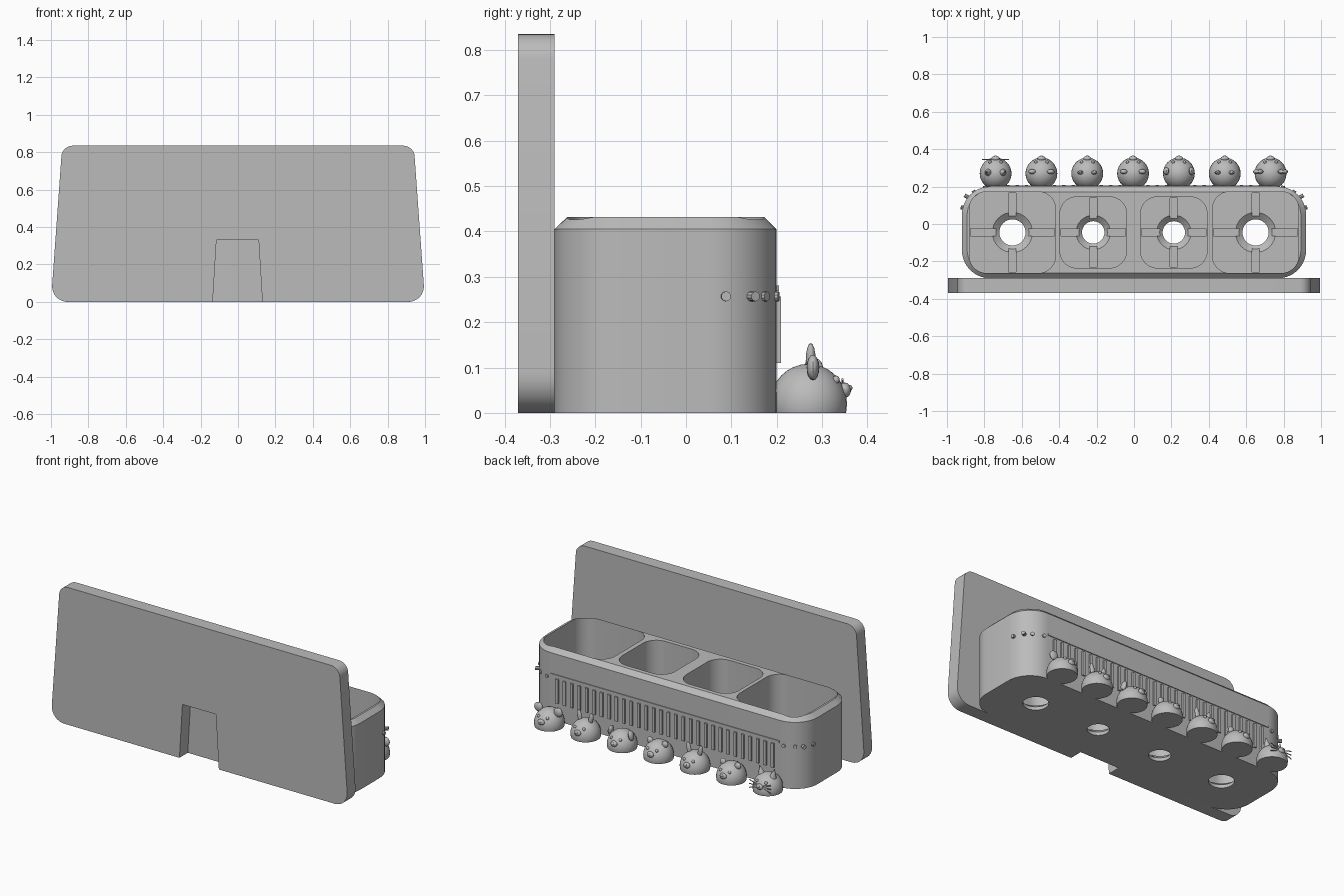
import bpy, bmesh, math
from mathutils import Matrix, Vector

cube = bpy.data.objects.get("Cube")
if cube:
    bpy.data.objects.remove(cube)

grey = bpy.data.materials.new("plain grey")
grey.use_nodes = True
grey.diffuse_color = (0.5, 0.5, 0.5, 1)
grey.node_tree.nodes["Principled BSDF"].inputs["Base Color"].default_value = (0.5, 0.5, 0.5, 1)


def finish(bm, name, smooth=True):
    bmesh.ops.recalc_face_normals(bm, faces=bm.faces[:])
    mesh = bpy.data.meshes.new(name)
    bm.to_mesh(mesh)
    bm.free()
    ob = bpy.data.objects.new(name, mesh)
    bpy.context.collection.objects.link(ob)
    mesh.materials.append(grey)
    if smooth:
        shade(ob)
    return ob


def shade(ob):
    bpy.ops.object.select_all(action='DESELECT')
    ob.select_set(True)
    bpy.context.view_layer.objects.active = ob
    bpy.ops.object.shade_smooth_by_angle(angle=math.radians(30))


def rounded_ring(cx, cy, hx, hy, r, z, n=10):
    pts = []
    for q, (sx, sy) in enumerate([(1, 1), (-1, 1), (-1, -1), (1, -1)]):
        for i in range(n + 1):
            a = (q + i / n) * math.pi / 2
            pts.append((cx + sx * (hx - r) + r * math.cos(a),
                        cy + sy * (hy - r) + r * math.sin(a), z))
    return pts


def loft(bm, rings):
    loops = [[bm.verts.new(p) for p in ring] for ring in rings]
    bm.faces.new(loops[0])
    bm.faces.new(loops[-1])
    for a, b in zip(loops, loops[1:]):
        for i in range(len(a)):
            j = (i + 1) % len(a)
            bm.faces.new((a[i], a[j], b[j], b[i]))


def box(bm, x, y, z, sx, sy, sz):
    bmesh.ops.create_cube(bm, size=1, matrix=Matrix.Translation((x, y, z)) @ Matrix.Diagonal((sx, sy, sz, 1)))


def ball(bm, pos, radii, tilt=0, seg=16):
    m = Matrix.Translation(pos) @ Matrix.Rotation(tilt, 4, 'Y') @ Matrix.Diagonal((*radii, 1))
    return bmesh.ops.create_uvsphere(bm, u_segments=seg, v_segments=seg // 2, radius=1, matrix=m)


def rod(bm, a, b, r1, r2, seg=10):
    a, b = Vector(a), Vector(b)
    m = Matrix.Translation((a + b) / 2) @ (b - a).to_track_quat('Z', 'Y').to_matrix().to_4x4()
    bmesh.ops.create_cone(bm, cap_ends=True, segments=seg, radius1=r1, radius2=r2,
                          depth=(b - a).length, matrix=m)


def cut(target, cutter):
    mod = target.modifiers.new("cut", 'BOOLEAN')
    mod.operation, mod.solver, mod.object = 'DIFFERENCE', 'EXACT', cutter
    bpy.context.view_layer.objects.active = target
    bpy.ops.object.modifier_apply(modifier=mod.name)
    bpy.data.objects.remove(cutter)


# Upright panel: tapered, rounded corners, notch at the bottom
bm = bmesh.new()
outline = [(-1, 0), (-.135, 0), (-.115, .33), (.11, .33), (.13, 0), (1, 0), (.94, .835), (-.94, .835)]
front = [bm.verts.new((x, -.37, z)) for x, z in outline]
back = [bm.verts.new((x, -.29, z)) for x, z in outline]
bm.faces.new(front)
bm.faces.new(back)
for i in range(len(outline)):
    j = (i + 1) % len(outline)
    bm.faces.new((front[i], front[j], back[j], back[i]))
for corners, radius in (((0, 5), .09), ((6, 7), .055)):
    edges = [e for e in bm.edges for c in corners if {front[c], back[c]} == set(e.verts)]
    bmesh.ops.bevel(bm, geom=edges, offset=radius, segments=8, profile=.5, affect='EDGES')
finish(bm, "panel")

# Planter body with chamfered rim
MID = -.045
bm = bmesh.new()
loft(bm, [rounded_ring(0, MID, .92, .245, .15, 0),
          rounded_ring(0, MID, .92, .245, .15, .405),
          rounded_ring(0, MID, .892, .217, .122, .432)])
body = finish(bm, "planter_body", False)

# Four wells, each with a countersunk drain hole and crossed grooves
FLOOR = .05
for cx, hx, hy, hole in ((-.65, .23, .217, .07), (-.218, .178, .19, .06),
                         (.213, .178, .19, .06), (.65, .23, .217, .07)):
    bm = bmesh.new()
    loft(bm, [rounded_ring(cx, MID, hx, hy, .09, FLOOR),
              rounded_ring(cx, MID, hx, hy, .09, .5)])
    cut(body, finish(bm, "well_cutter", False))
    for sx, sy in ((hx * 2 - .01, .04), (.04, hy * 2 - .01)):
        bm = bmesh.new()
        box(bm, cx, MID, FLOOR, sx, sy, .03)
        cut(body, finish(bm, "groove_cutter", False))
    bm = bmesh.new()
    rings = [[(cx + r * math.cos(k * math.tau / 32), MID + r * math.sin(k * math.tau / 32), z)
              for k in range(32)]
             for r, z in ((hole, -.05), (hole, .02), (hole * 1.55, FLOOR + .001))]
    loft(bm, rings)
    cut(body, finish(bm, "drain_cutter", False))
shade(body)

# Fence of slats under a rail on the back wall
bm = bmesh.new()
box(bm, 0, .2, .275, 1.54, .01, .012)
for i in range(30):
    box(bm, -.725 + i * .05, .2, .183, .018, .018, .147)
finish(bm, "fence", False)

# Small studs round the rear corners
bm = bmesh.new()
for side in (-1, 1):
    for a in (5, 30, 55, 80):
        d = Vector((side * math.cos(math.radians(a)), math.sin(math.radians(a)), 0))
        p = Vector((side * .77, .05 + .025 * math.cos(math.radians(a)), .257)) 
        p.y = .05 + (.025 if a < 40 else 0)
        rod(bm, p + d * .125, p + d * .157, .011, .011)
finish(bm, "corner_studs")

# Row of animal heads
HY, HZ, R = .27, .02, .085


def animal(name, x, ear):
    bm = bmesh.new()
    ball(bm, (x, HY, HZ), (R, R, .088), seg=32)
    cutres = bmesh.ops.bisect_plane(bm, geom=bm.verts[:] + bm.edges[:] + bm.faces[:],
                                    plane_co=(0, 0, 0), plane_no=(0, 0, 1), clear_inner=True)
    bmesh.ops.holes_fill(bm, edges=[e for e in cutres['geom_cut'] if isinstance(e, bmesh.types.BMEdge)])

    def on_face(dx, z):
        return (x + dx, HY + R * math.sqrt(1 - (dx / R) ** 2 - ((z - HZ) / .088) ** 2), z)
    # Muzzle and nose
    ball(bm, on_face(0, .05), (.022, .014, .017))
    nx, ny, nz = on_face(0, .055)
    ball(bm, (nx, ny + .012, nz), (.008, .007, .007))
    for s in (-1, 1):
        ball(bm, on_face(s * .03, .073), (.009, .008, .009))
        # Ears by kind
        if ear == "pointed":
            rod(bm, (x + s * .036, .275, .085), (x + s * .05, .278, .142), .022, .002, 16)
        elif ear == "tall":
            ball(bm, (x + s * .038, .275, .115), (.014, .011, .04), s * .2)
        elif ear == "floppy":
            ball(bm, (x + s * .068, .283, .092), (.014, .021, .03), s * -.25)
        elif ear == "small":
            ball(bm, (x + s * .05, .28, .098), (.02, .013, .02))
        else:
            ball(bm, (x + s * .066, .28, .1), (.028, .014, .028))
        # Whiskers
        if ear == "pointed":
            for dz in (-.012, 0, .012):
                rod(bm, (x + s * .018, .345, .05 + dz / 2), (x + s * .072, .345, .05 + dz * 2), .003, .003, 6)
    finish(bm, name)


kinds = ["pointed", "small", "tall", "small", "floppy", "tall", "round"]
for i, kind in enumerate(kinds):
    animal("animal_head_%d" % (i + 1), -.74 + i * .245, kind)
